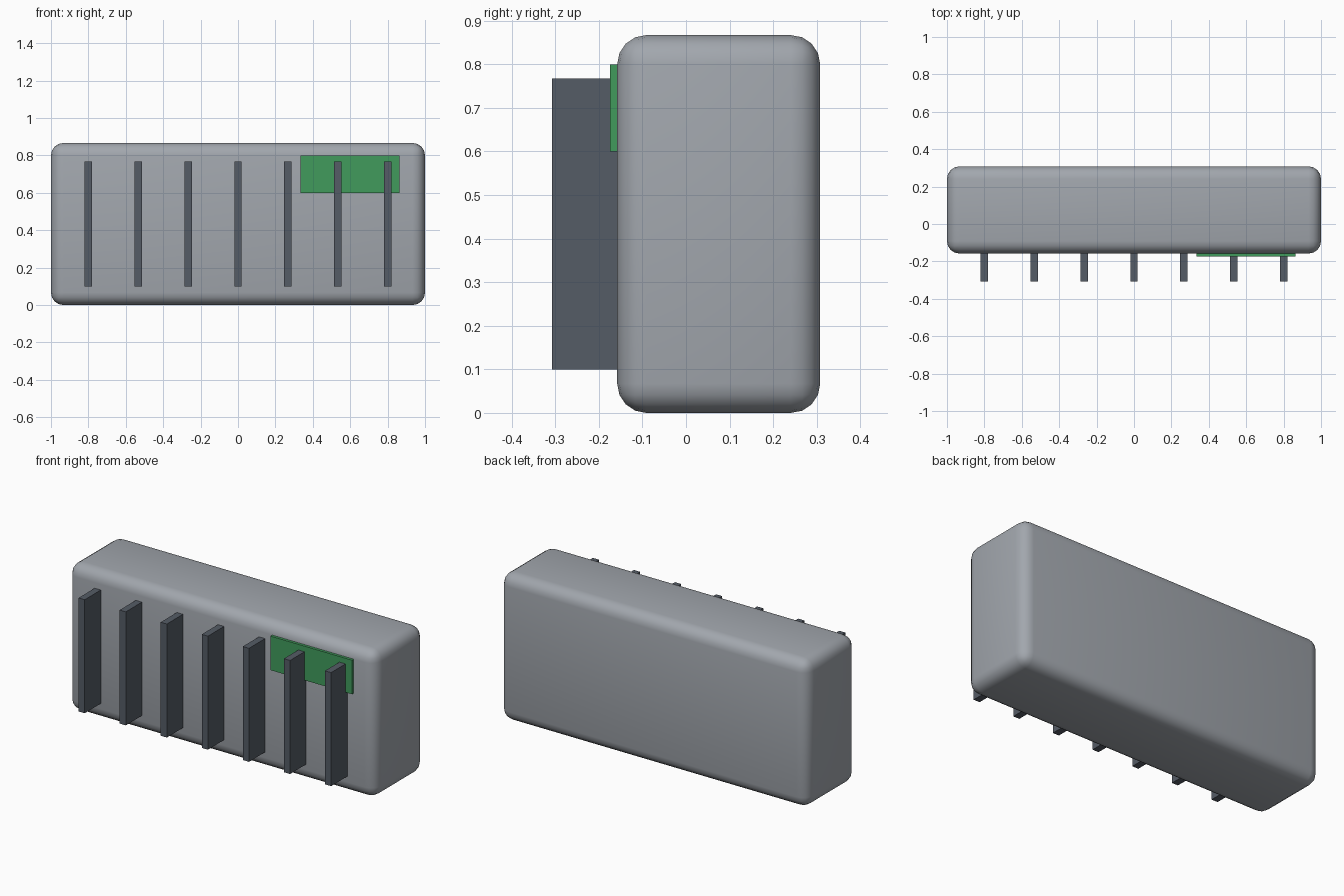
import bpy
import math

cube = bpy.data.objects.get("Cube")
if cube:
    bpy.data.objects.remove(cube, do_unlink=True)


def material(name, rgb):
    mat = bpy.data.materials.new(name)
    mat.use_nodes = True
    mat.diffuse_color = (*rgb, 1)
    mat.node_tree.nodes["Principled BSDF"].inputs["Base Color"].default_value = (*rgb, 1)
    return mat


def box(name, low, high, mat):
    """Axis-aligned box between two corners."""
    centre = [(a + b) / 2 for a, b in zip(low, high)]
    bpy.ops.mesh.primitive_cube_add(size=1, location=centre)
    obj = bpy.context.object
    obj.name = name
    obj.scale = [b - a for a, b in zip(low, high)]
    bpy.ops.object.transform_apply(location=False, rotation=False, scale=True)
    obj.data.materials.append(mat)
    return obj


casing_grey = material("casing_grey", (0.36, 0.385, 0.42))
fin_grey = material("fin_dark_grey", (0.091, 0.107, 0.133))
panel_green = material("panel_green", (0.053, 0.33, 0.107))

# Rounded casing
front = -0.158
casing = box("casing", (-1, front, 0), (1, 0.308, 0.867), casing_grey)
bevel = casing.modifiers.new("rounded_edges", "BEVEL")
bevel.width = 0.067
bevel.segments = 4
bevel.limit_method = "ANGLE"
bpy.ops.object.modifier_apply(modifier=bevel.name)
bpy.ops.object.shade_smooth_by_angle(angle=math.radians(35))

# Row of upright fins on the front
for i in range(7):
    x = (i - 3) * 0.267
    box(f"fin_{i + 1}", (x - 0.02, -0.308, 0.1),
        (x + 0.02, front + 0.01, 0.767), fin_grey)

# Green panel behind the left-hand fins
box("green_panel", (0.333, -0.174, 0.6), (0.863, front + 0.01, 0.8), panel_green)
